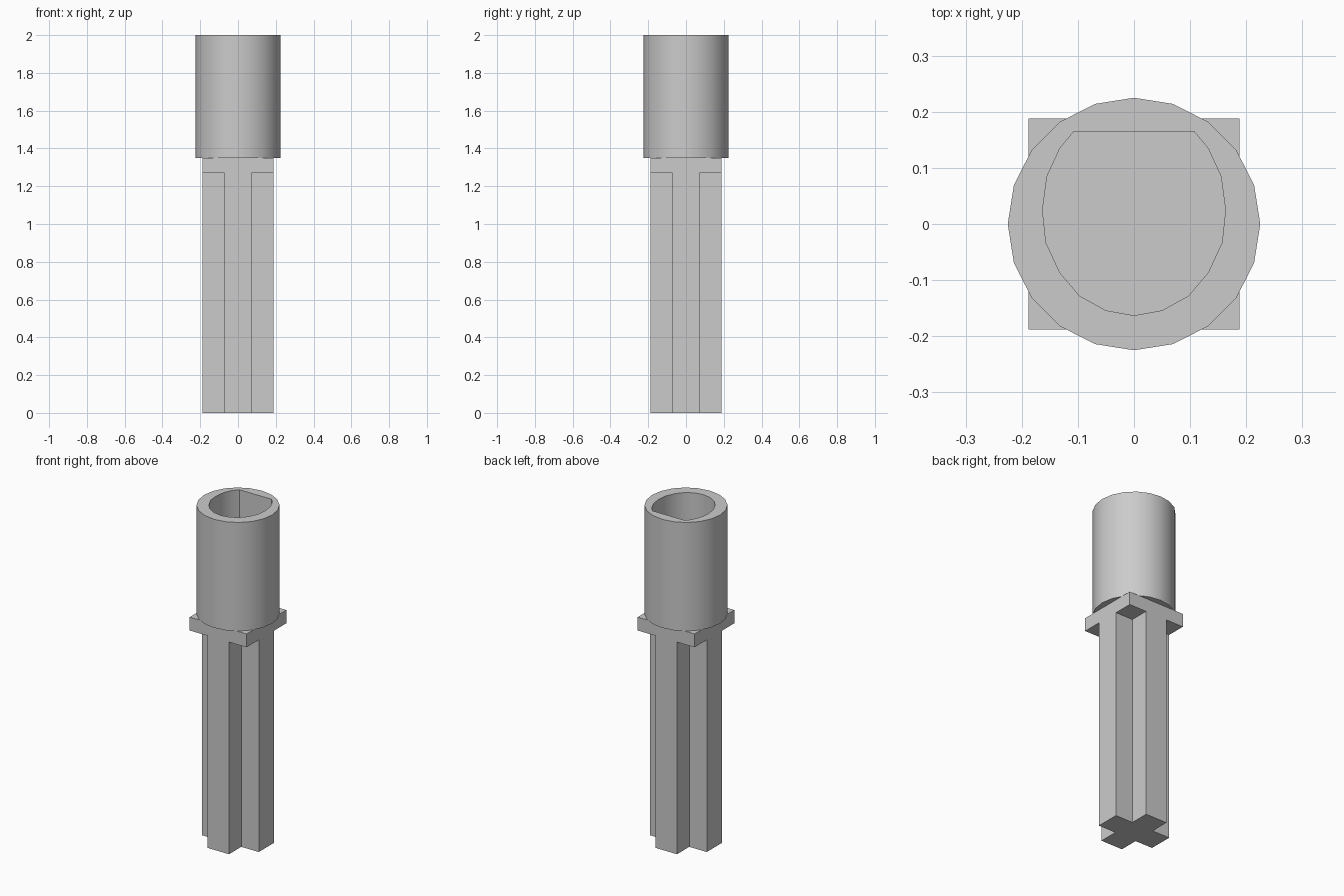
import bpy, bmesh, math

if "Cube" in bpy.data.objects:
    bpy.data.objects.remove(bpy.data.objects["Cube"], do_unlink=True)

grey = bpy.data.materials.new("plain grey")
grey.use_nodes = True
colour = (0.6, 0.6, 0.6, 1)
grey.diffuse_color = colour
grey.node_tree.nodes["Principled BSDF"].inputs["Base Color"].default_value = colour


def extrude_outline(name, loops, bottom, top, smooth=False):
    """Fill closed 2D loops (inner loops become holes) and extrude upwards."""
    bm = bmesh.new()
    edges = []
    for loop in loops:
        verts = [bm.verts.new((x, y, bottom)) for x, y in loop]
        edges += [bm.edges.new((a, b)) for a, b in zip(verts, verts[1:] + verts[:1])]
    bmesh.ops.triangle_fill(bm, edges=edges, use_beauty=True, normal=(0, 0, 1))
    result = bmesh.ops.extrude_face_region(bm, geom=bm.faces[:], use_keep_orig=True)
    raised = [g for g in result["geom"] if isinstance(g, bmesh.types.BMVert)]
    bmesh.ops.translate(bm, verts=raised, vec=(0, 0, top - bottom))
    bmesh.ops.recalc_face_normals(bm, faces=bm.faces[:])
    bmesh.ops.dissolve_limit(bm, angle_limit=0.01, verts=bm.verts[:], edges=bm.edges[:])
    mesh = bpy.data.meshes.new(name)
    bm.to_mesh(mesh)
    bm.free()
    mesh.materials.append(grey)
    obj = bpy.data.objects.new(name, mesh)
    bpy.context.collection.objects.link(obj)
    if smooth:
        bpy.ops.object.select_all(action="DESELECT")
        obj.select_set(True)
        bpy.context.view_layer.objects.active = obj
        bpy.ops.object.shade_smooth_by_angle(angle=math.radians(32))
    return obj


HALF = 0.188   # half width of the collar and the cross
ARM = 0.072    # half thickness of a cross arm
RADIUS = 0.225

# Cross-shaped shaft: one corner turned four times
cross = []
for i in range(4):
    c, s = round(math.cos(i * math.pi / 2)), round(math.sin(i * math.pi / 2))
    for x, y in ((HALF, -ARM), (HALF, ARM), (ARM, ARM)):
        cross.append((c * x - s * y, s * x + c * y))
extrude_outline("cross_shaft", [cross], 0, 1.27)

# Square collar, which also floors the socket
square = [(-HALF, -HALF), (HALF, -HALF), (HALF, HALF), (-HALF, HALF)]
extrude_outline("square_collar", [square], 1.27, 1.35)

# Round sleeve with a D-shaped socket
circle = [(RADIUS * math.cos(i * math.pi / 10), RADIUS * math.sin(i * math.pi / 10))
          for i in range(20)]
side = [(0.05, -0.154), (0.097, -0.128), (0.132, -0.087), (0.157, -0.033),
        (0.163, 0.025), (0.155, 0.085), (0.132, 0.135), (0.107, 0.165)]
socket = [(0, -0.163)] + side + [(-x, y) for x, y in reversed(side)]
extrude_outline("socket_sleeve", [circle, socket], 1.35, 2, smooth=True)
